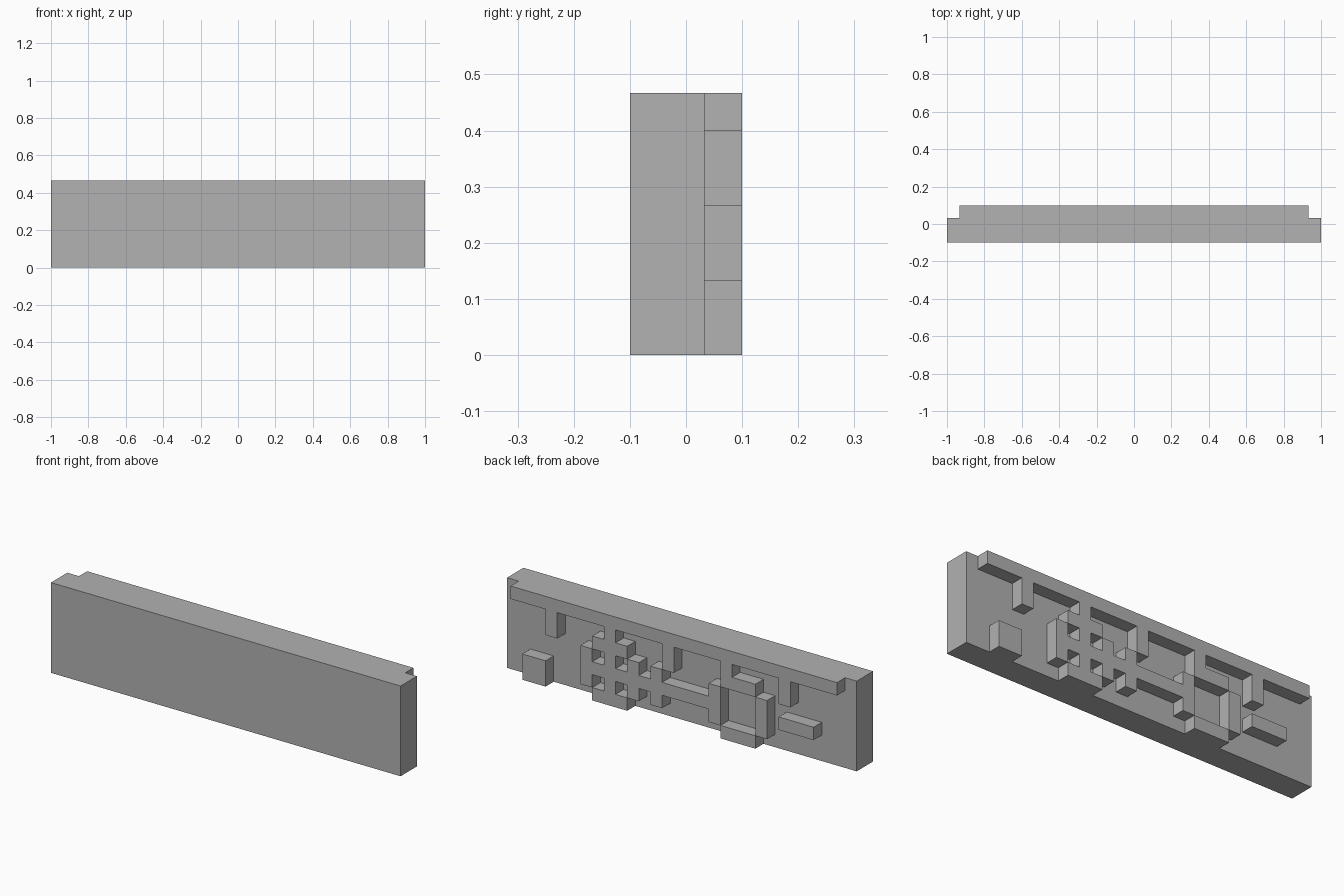
import bpy, bmesh, math

if "Cube" in bpy.data.objects:
    bpy.data.objects.remove(bpy.data.objects["Cube"])

U = 1 / 15            # module: the panel is 30 x 7 modules
BACK = 0.5 * U        # rear face of the plain panel
FACE = 1.5 * U        # rear face of the raised relief

grey = bpy.data.materials.new("plain grey")
grey.diffuse_color = (0.445, 0.445, 0.445, 1)
grey.use_nodes = True
grey.node_tree.nodes["Principled BSDF"].inputs["Base Color"].default_value = grey.diffuse_color


def add_object(name, bm):
    mesh = bpy.data.meshes.new(name)
    bm.to_mesh(mesh)
    bm.free()
    mesh.materials.append(grey)
    obj = bpy.data.objects.new(name, mesh)
    bpy.context.collection.objects.link(obj)


def rect(u0, u1, w0, w1):
    """Modules in a rectangle; u runs from the +x end, w runs up."""
    return {(u, w) for u in range(u0, u1) for w in range(w0, w1)}


def ring(u):
    """Five-module ring with missing corners."""
    return (rect(u + 1, u + 4, 0, 1) | rect(u + 1, u + 4, 4, 5)
            | rect(u, u + 1, 1, 4) | rect(u + 4, u + 5, 1, 4))


# Relief layout
parts = {}
parts["toothed_border"] = rect(1, 29, 6, 7)
for u in range(4, 29, 5):
    parts["toothed_border"] |= rect(u, u + 1, 4, 6)
parts["corner_block"] = rect(2, 4, 0, 2)
parts["crossed_ring"] = ring(7) | rect(8, 11, 2, 3) | rect(9, 10, 1, 4)
parts["collar_and_shaft"] = rect(12, 18, 2, 3) | rect(13, 14, 1, 4)
parts["open_ring"] = ring(18)
parts["end_bar"] = rect(24, 27, 2, 3)
for name in parts:
    if name != "toothed_border":
        parts[name] -= parts["toothed_border"]
solid = set().union(*parts.values())


def build_relief(name, cells):
    bm = bmesh.new()

    def vert(c, y):
        return bm.verts.new((1 - c[0] * U, y, c[1] * U))

    for u, w in sorted(cells):
        corners = [(u, w), (u + 1, w), (u + 1, w + 1), (u, w + 1)]
        bm.faces.new([vert(c, FACE) for c in corners])
        # Walls only where the neighbouring module is empty
        neighbours = [(u, w - 1), (u + 1, w), (u, w + 1), (u - 1, w)]
        for i, n in enumerate(neighbours):
            if n not in solid:
                a, b = corners[i], corners[(i + 1) % 4]
                bm.faces.new([vert(b, FACE), vert(a, FACE), vert(a, BACK), vert(b, BACK)])
    bmesh.ops.remove_doubles(bm, verts=bm.verts[:], dist=1e-4)
    bmesh.ops.dissolve_limit(bm, angle_limit=math.radians(1),
                             verts=bm.verts[:], edges=bm.edges[:])
    add_object(name, bm)


# Plain panel
bm = bmesh.new()
bmesh.ops.create_cube(bm, size=1)
for v in bm.verts:
    v.co = (v.co.x * 2, v.co.y * 2 * U - 0.5 * U, (v.co.z + 0.5) * 7 * U)
add_object("panel", bm)

# Raised relief on the back
for name, cells in parts.items():
    build_relief(name, cells)
